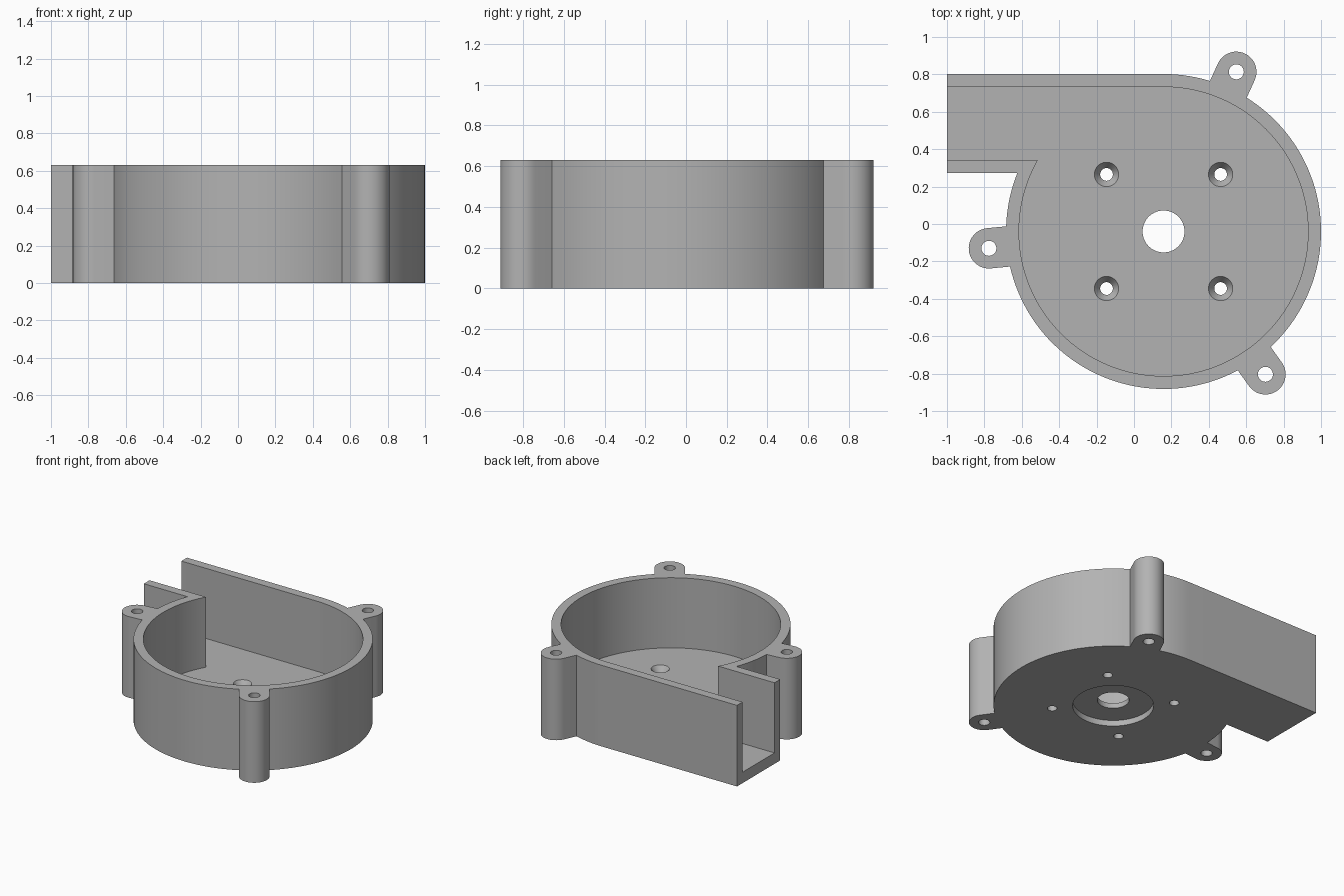
import bpy, bmesh
from math import sin, cos, asin, sqrt, radians, pi
from mathutils import Vector

if "Cube" in bpy.data.objects:
    bpy.data.objects.remove(bpy.data.objects["Cube"])

CENTRE = Vector((0.158, -0.04))
R_OUT, R_IN = 0.842, 0.773
HEIGHT, FLOOR = 0.63, 0.085
LUG_DIST, LUG_R, LUG_HOLE = 0.938, 0.108, 0.04
LUG_ANGLES = [radians(a) for a in (185.5, 305.5, 425.5)]

grey = bpy.data.materials.new("plain grey")
grey.use_nodes = True
grey.diffuse_color = (0.45, 0.45, 0.45, 1)
grey.node_tree.nodes["Principled BSDF"].inputs["Base Color"].default_value = grey.diffuse_color


def polar(c, r, a):
    return Vector((c.x + r * cos(a), c.y + r * sin(a)))


def arc(c, r, a0, a1, step=2.5):
    n = max(2, round((a1 - a0) / radians(step)))
    return [polar(c, r, a0 + (a1 - a0) * i / n) for i in range(n + 1)]


def loft(name, sections):
    """Solid through matching loops, each given as (points, z)."""
    bm = bmesh.new()
    rings = [[bm.verts.new((p.x, p.y, z)) for p in pts] for pts, z in sections]
    n = len(rings[0])
    for low, high in zip(rings, rings[1:]):
        for i in range(n):
            j = (i + 1) % n
            bm.faces.new((low[i], low[j], high[j], high[i]))
    bm.faces.new(rings[0][::-1])
    bm.faces.new(rings[-1])
    bmesh.ops.recalc_face_normals(bm, faces=bm.faces)
    mesh = bpy.data.meshes.new(name)
    bm.to_mesh(mesh)
    bm.free()
    mesh.materials.append(grey)
    ob = bpy.data.objects.new(name, mesh)
    bpy.context.collection.objects.link(ob)
    return ob


def ring(c, r, n=48):
    return [polar(c, r, 2 * pi * i / n) for i in range(n)]


def scroll(r, y_low, x_end):
    """Straight duct outline and the angle where it meets the round wall."""
    dy = y_low - CENTRE.y
    meet = pi - asin(dy / r)
    top = CENTRE.y + r
    return [Vector((x_end, top)), Vector((x_end, y_low))], meet


# Outer outline: duct, round wall and three screw lugs
outline, angle = scroll(R_OUT, 0.272, -1.0)
spread = asin(LUG_R / R_OUT)
for a in LUG_ANGLES:
    outline += arc(CENTRE, R_OUT, angle, a - spread)
    outline += arc(polar(CENTRE, LUG_DIST, a), LUG_R, a - pi / 2, a + pi / 2, 7.5)
    angle = a + spread
outline += arc(CENTRE, R_OUT, angle, 2.5 * pi)
housing = loft("blower_housing", [(outline, 0), (outline, HEIGHT)])

# Cavity, open at the top and at the duct end
cavity, angle = scroll(R_IN, 0.342, -1.2)
cavity += arc(CENTRE, R_IN, angle, 2.5 * pi)
cutters = [loft("cavity_cutter", [(cavity, FLOOR), (cavity, HEIGHT + 0.2)])]

# Shaft hole and the round recess beneath it
for name, r, z in (("recess_cutter", 0.285, 0.045), ("shaft_cutter", 0.112, 0.2)):
    pts = ring(CENTRE, r, 72)
    cutters.append(loft(name, [(pts, -0.1), (pts, z)]))

# Countersunk motor screw holes
for sx in (-1, 1):
    for sy in (-1, 1):
        c = CENTRE + Vector((sx, sy)) * 0.305
        small, wide = ring(c, 0.034), ring(c, 0.065)
        cutters.append(loft("screw_cutter", [(small, -0.1), (small, 0.04),
                                             (wide, FLOOR), (wide, 0.2)]))

# Lug holes
for a in LUG_ANGLES:
    pts = ring(polar(CENTRE, LUG_DIST, a), LUG_HOLE)
    cutters.append(loft("lug_hole_cutter", [(pts, -0.1), (pts, HEIGHT + 0.1)]))

for cutter in cutters:
    cutter.hide_render = True
    mod = housing.modifiers.new(cutter.name, "BOOLEAN")
    mod.operation = "DIFFERENCE"
    mod.solver = "EXACT"
    mod.object = cutter

# Bake the cuts and drop the helpers
depsgraph = bpy.context.evaluated_depsgraph_get()
baked = bpy.data.meshes.new_from_object(housing.evaluated_get(depsgraph))
housing.modifiers.clear()
housing.data = baked
for cutter in cutters:
    bpy.data.objects.remove(cutter)

bpy.ops.object.select_all(action="DESELECT")
housing.select_set(True)
bpy.context.view_layer.objects.active = housing
bpy.ops.object.shade_smooth_by_angle(angle=radians(30))
